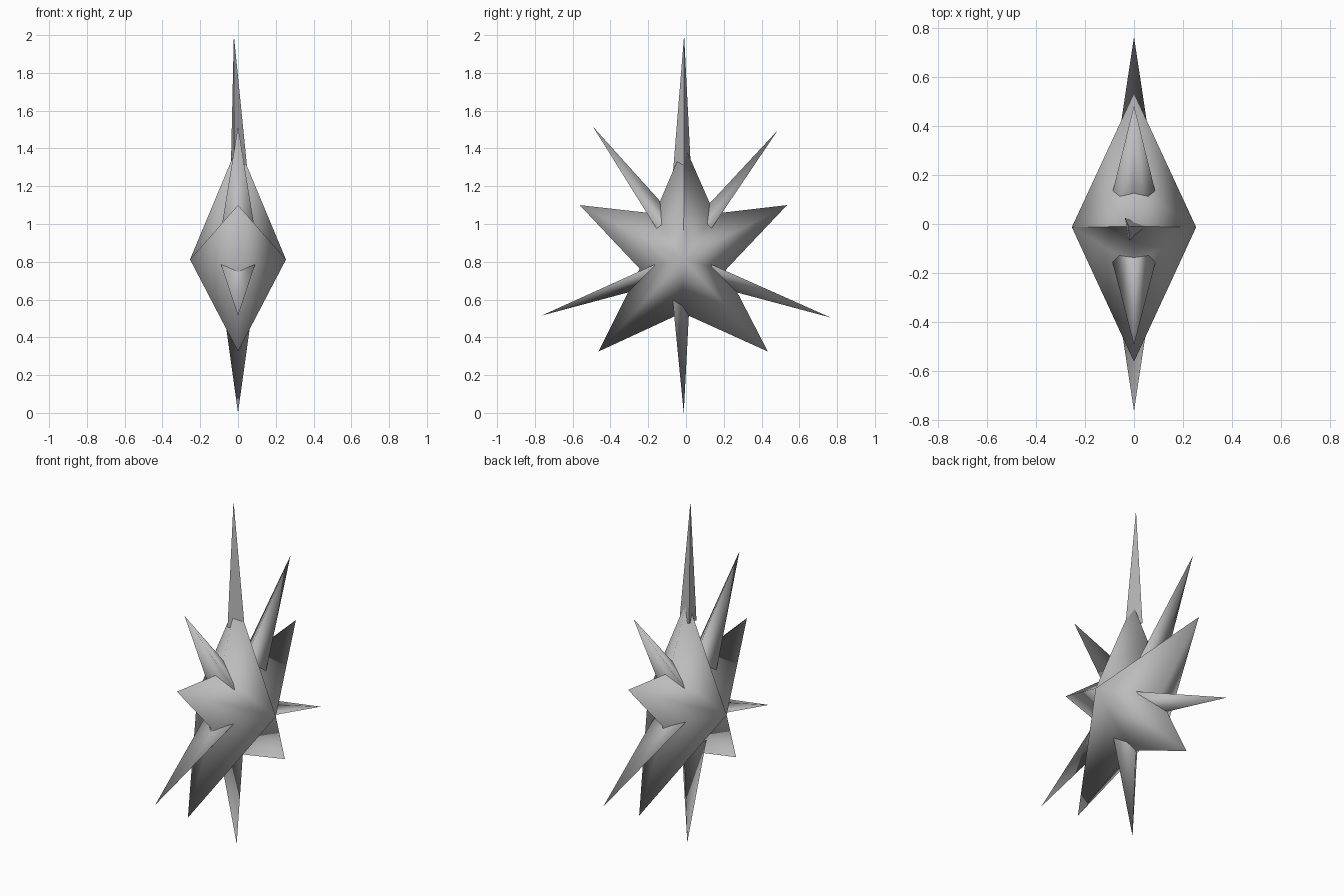
import bpy
import bmesh
from math import cos, sin, radians
from mathutils import Vector

cube = bpy.data.objects.get("Cube")
if cube:
    bpy.data.objects.remove(cube, do_unlink=True)

grey = bpy.data.materials.new("plain_grey")
grey.use_nodes = True
grey.diffuse_color = (0.5, 0.5, 0.5, 1)
bsdf = next(n for n in grey.node_tree.nodes if n.type == "BSDF_PRINCIPLED")
bsdf.inputs["Base Color"].default_value = (0.5, 0.5, 0.5, 1)


def fan_object(name, apexes, ring, smooth, sharp_index=None):
    """Join a closed ring of points to each apex with triangles."""
    bm = bmesh.new()
    rim = [bm.verts.new(p) for p in ring]
    for apex in apexes:
        top = bm.verts.new(apex)
        for i, v in enumerate(rim):
            bm.faces.new((top, v, rim[(i + 1) % len(rim)]))
        if sharp_index is not None:
            bm.edges.get((top, rim[sharp_index])).smooth = False
    if len(apexes) == 1:
        bm.faces.new(rim)
    bmesh.ops.recalc_face_normals(bm, faces=bm.faces)
    if len(apexes) == 1:
        # the base is buried in the star
        bmesh.ops.delete(bm, geom=[f for f in bm.faces if len(f.verts) == len(rim) and
                                   apexes[0] not in [v.co for v in f.verts]],
                         context="FACES_ONLY")
    for f in bm.faces:
        f.smooth = smooth
    mesh = bpy.data.meshes.new(name)
    bm.to_mesh(mesh)
    bm.free()
    mesh.materials.append(grey)
    obj = bpy.data.objects.new(name, mesh)
    bpy.context.collection.objects.link(obj)
    return obj


# Five-armed star: outline in the y-z plane, raised to a point on each side
outline = [(-0.01, 1.42), (0.15, 1.055), (0.535, 1.10), (0.21, 0.757),
           (0.433, 0.325), (-0.02, 0.53), (-0.463, 0.325), (-0.245, 0.763),
           (-0.563, 1.10), (-0.165, 1.055)]
fan_object("star_body", [(0.254, -0.013, 0.812), (-0.254, -0.013, 0.812)],
           [(0, y, z) for y, z in outline], True, sharp_index=0)


# Thin three-sided spikes between the arms: one ridge at x = 0, two at the sides
def spike(name, y, z, ridge_angle, side_angle, length=0.72, spread=0.138):
    tip = Vector((0, y, z))

    def along(angle, x):
        a = radians(angle)
        return tip + length * Vector((x, cos(a), sin(a)))

    fan_object(name, [tip], [along(ridge_angle, 0), along(side_angle, spread),
                             along(side_angle, -spread)], True)


spike("upper_back_spike", 0.485, 1.495, 227, 236)
spike("upper_front_spike", -0.494, 1.517, -48, -58)
spike("lower_back_spike", 0.765, 0.505, 165, 156)
spike("lower_front_spike", -0.765, 0.515, 15, 24.3)
spike("bottom_spike", -0.012, 0, 87, 95.6)

# Tall flat-sided spike rising from the top arm
tip = Vector((-0.022, -0.01, 2))
feet = [(-0.02, -0.066, 1.31), (-0.037, 0.024, 1.33), (0.048, -0.01, 1.3)]
fan_object("top_spike", [tip], [tip + (Vector(p) - tip) * 1.04 for p in feet], False)
